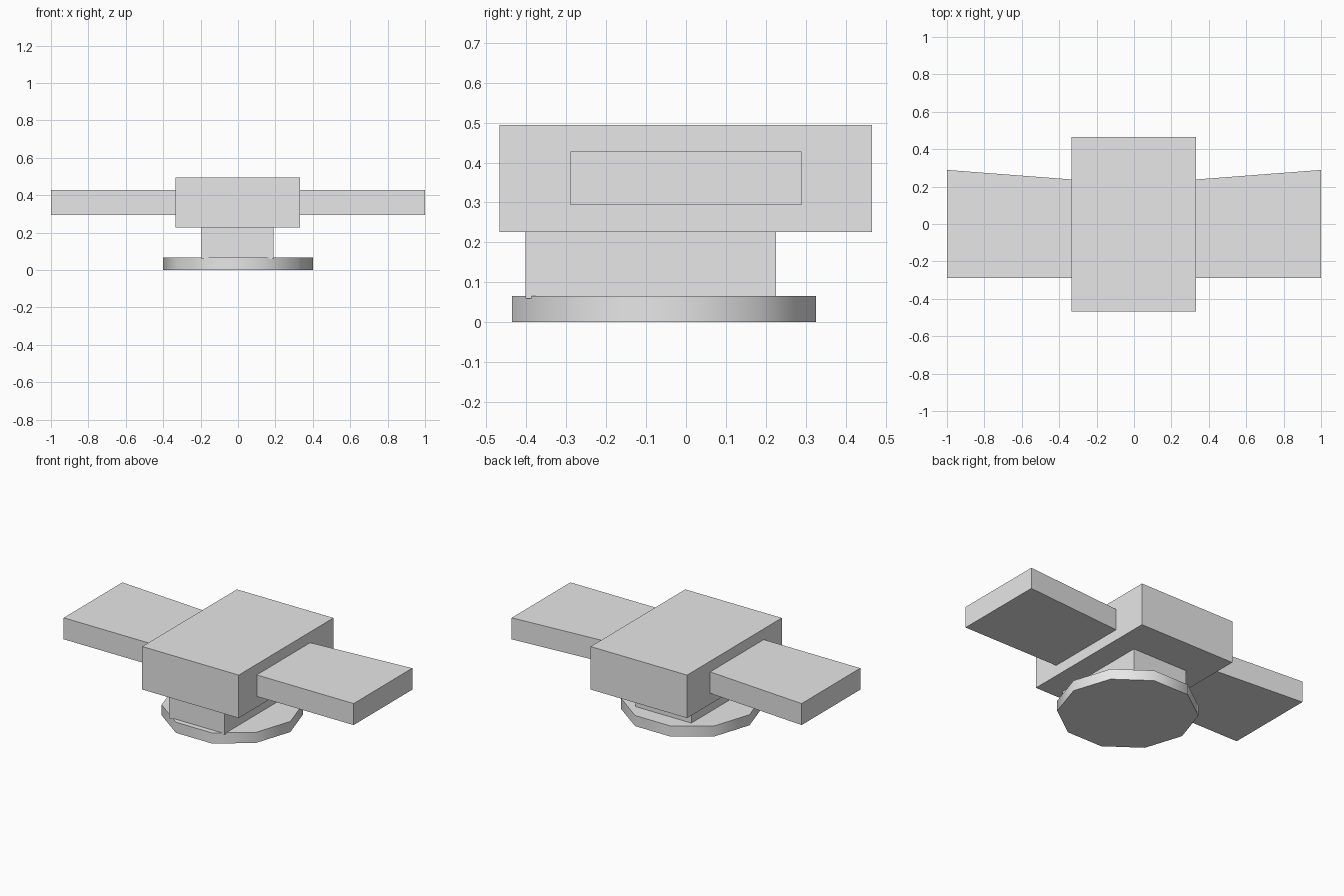
import bpy
import math

# Remove the default cube
cube = bpy.data.objects.get("Cube")
if cube:
    bpy.data.objects.remove(cube, do_unlink=True)

# Single plain grey material
grey = bpy.data.materials.new("light_grey")
grey.use_nodes = True
grey.diffuse_color = (0.8, 0.8, 0.8, 1)
grey.node_tree.nodes["Principled BSDF"].inputs["Base Color"].default_value = (0.8, 0.8, 0.8, 1)


def prism(name, outline, z0, z1):
    """Extrude a counter-clockwise xy outline from z0 to z1."""
    n = len(outline)
    verts = [(x, y, z) for z in (z0, z1) for x, y in outline]
    faces = [tuple(reversed(range(n))), tuple(range(n, 2 * n))]
    faces += [(i, (i + 1) % n, n + (i + 1) % n, n + i) for i in range(n)]
    mesh = bpy.data.meshes.new(name)
    mesh.from_pydata(verts, [], faces)
    mesh.materials.append(grey)
    obj = bpy.data.objects.new(name, mesh)
    bpy.context.collection.objects.link(obj)
    return obj


def rect(x0, x1, y0, y1):
    return [(x0, y0), (x1, y0), (x1, y1), (x0, y1)]


# Ten-sided base disc with smooth rim
bpy.ops.mesh.primitive_cylinder_add(vertices=10, radius=0.4, depth=0.066,
                                    location=(0, -0.055, 0.033),
                                    rotation=(0, 0, math.radians(18)))
base = bpy.context.object
base.name = "base_disc"
base.data.materials.append(grey)
bpy.ops.object.shade_smooth_by_angle(angle=math.radians(40))

# Neck and main body
prism("neck", rect(-0.195, 0.19, -0.402, 0.226), 0.06, 0.226)
prism("body", rect(-0.334, 0.332, -0.467, 0.466), 0.226, 0.494)

# Side arms, with the rear edge flaring towards the tip
left_arm = [(0.332, -0.289), (1, -0.289), (1, 0.289), (0.332, 0.238)]
right_arm = [(-x, y) for x, y in reversed(left_arm)]
prism("left_arm", left_arm, 0.293, 0.427)
prism("right_arm", right_arm, 0.293, 0.427)
